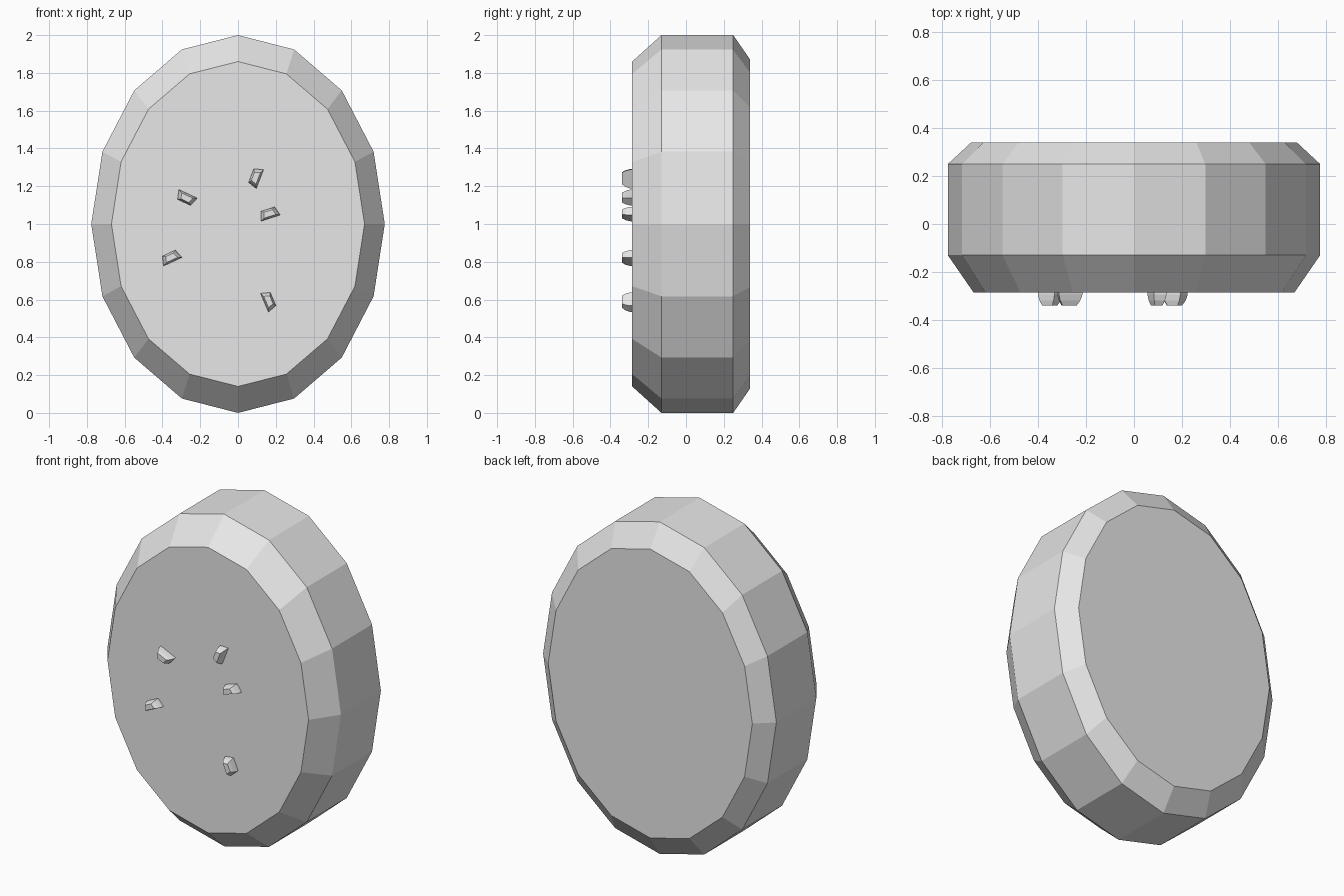
import bpy
import bmesh
import math

cube = bpy.data.objects.get("Cube")
if cube:
    bpy.data.objects.remove(cube, do_unlink=True)

grey = bpy.data.materials.new("plain_grey")
grey.use_nodes = True
grey.diffuse_color = (0.8, 0.8, 0.8, 1)
grey.node_tree.nodes["Principled BSDF"].inputs["Base Color"].default_value = (0.8, 0.8, 0.8, 1)


def loft(name, rings):
    """Flat-shaded solid through a stack of rings, capped at both ends."""
    bm = bmesh.new()
    loops = [[bm.verts.new(p) for p in ring] for ring in rings]
    n = len(loops[0])
    for a, b in zip(loops, loops[1:]):
        for i in range(n):
            j = (i + 1) % n
            bm.faces.new((a[i], a[j], b[j], b[i]))
    bm.faces.new(loops[0])
    bm.faces.new(loops[-1])
    bmesh.ops.recalc_face_normals(bm, faces=bm.faces[:])
    mesh = bpy.data.meshes.new(name)
    bm.to_mesh(mesh)
    bm.free()
    mesh.materials.append(grey)
    obj = bpy.data.objects.new(name, mesh)
    bpy.context.collection.objects.link(obj)
    return obj


def oval(y, rx, rz, sides=16):
    turns = [2 * math.pi * i / sides for i in range(sides)]
    return [(rx * math.cos(t), y, 1 + rz * math.sin(t)) for t in turns]


# Oval body with bevelled front and back rims
loft("oval_body", [
    oval(-0.285, 0.67, 0.86),
    oval(-0.13, 0.777, 1.0),
    oval(0.25, 0.777, 1.0),
    oval(0.34, 0.68, 0.87),
])


# Small tapered chips scattered on the front face
def chip_ring(x, z, angle, y, scale):
    c, s = math.cos(math.radians(angle)), math.sin(math.radians(angle))
    outline = [(-0.054, -0.025), (0.054, -0.025), (0.038, 0.025), (-0.038, 0.025)]
    return [(x + scale * (u * c - v * s), y, z + scale * (u * s + v * c))
            for u, v in outline]


chips = [(0.093, 1.247, 69), (-0.275, 1.137, 155), (0.165, 1.055, 18),
         (-0.356, 0.823, 25), (0.163, 0.593, -67)]
for number, (x, z, angle) in enumerate(chips, 1):
    loft(f"chip_{number}", [
        chip_ring(x, z, angle, -0.34, 0.6),
        chip_ring(x, z, angle, -0.32, 0.85),
        chip_ring(x, z, angle, -0.295, 1.0),
        chip_ring(x, z, angle, -0.28, 1.0),
    ])
